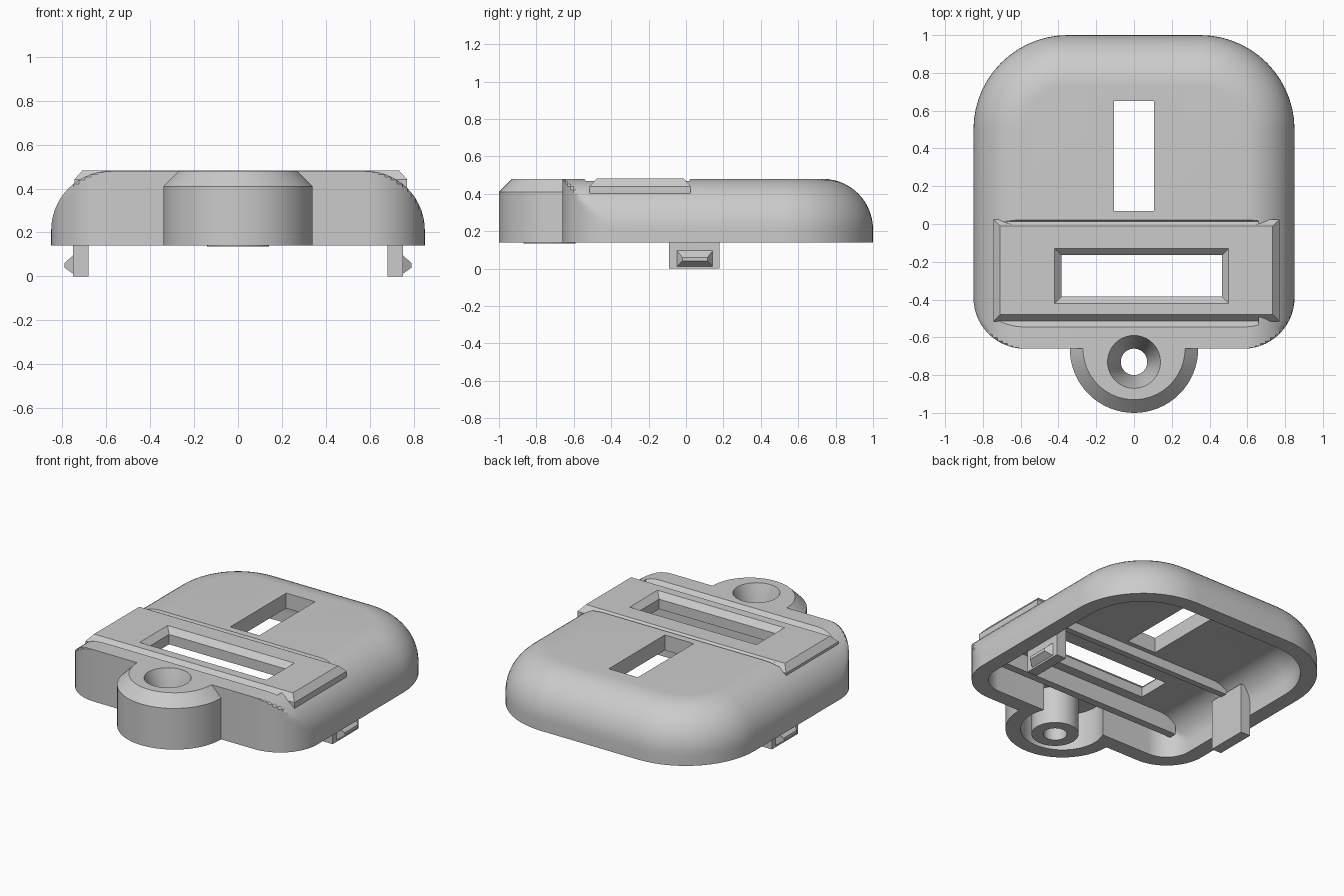
import bpy, bmesh, math

cube = bpy.data.objects.get("Cube")
if cube:
    bpy.data.objects.remove(cube, do_unlink=True)

grey = bpy.data.materials.new("grey_plastic")
grey.use_nodes = True
grey.diffuse_color = (0.6, 0.6, 0.6, 1)
grey.node_tree.nodes["Principled BSDF"].inputs["Base Color"].default_value = (0.6, 0.6, 0.6, 1)


def loft(name, loops):
    """Closed solid skinned through loops of equal point count."""
    bm = bmesh.new()
    rings = [[bm.verts.new(p) for p in loop] for loop in loops]
    n = len(rings[0])
    for lo, hi in zip(rings, rings[1:]):
        for i in range(n):
            j = (i + 1) % n
            bm.faces.new((lo[i], lo[j], hi[j], hi[i]))
    bm.faces.new(rings[0][::-1])
    bm.faces.new(rings[-1])
    bmesh.ops.recalc_face_normals(bm, faces=bm.faces)
    mesh = bpy.data.meshes.new(name)
    bm.to_mesh(mesh)
    bm.free()
    mesh.materials.append(grey)
    obj = bpy.data.objects.new(name, mesh)
    bpy.context.collection.objects.link(obj)
    return obj


def rect(x0, x1, y0, y1, z, inset=0):
    x0, x1, y0, y1 = x0 + inset, x1 - inset, y0 + inset, y1 - inset
    return [(x0, y0, z), (x1, y0, z), (x1, y1, z), (x0, y1, z)]


def box(name, x0, x1, y0, y1, z0, z1):
    return loft(name, [rect(x0, x1, y0, y1, z0), rect(x0, x1, y0, y1, z1)])


def lathe(name, y, profile, n=64):
    return loft(name, [[(r * math.cos(math.tau * i / n), y + r * math.sin(math.tau * i / n), z)
                        for i in range(n)] for r, z in profile])


def combine(target, tool, operation):
    mod = target.modifiers.new("combine", 'BOOLEAN')
    mod.object, mod.operation, mod.solver = tool, operation, 'EXACT'
    bpy.context.view_layer.objects.active = target
    bpy.ops.object.modifier_apply(modifier=mod.name)
    bpy.data.objects.remove(tool, do_unlink=True)


STEPS = 14
QUARTER = [math.pi / 2 * i / STEPS for i in range(STEPS + 1)]


def dome(name, wall, z0):
    """Case volume offset inward by wall: sides and back rolled over, front upright."""
    half, back, front = 0.85 - wall, 1 - wall, -0.66 + wall
    big, roll, zc = 0.5 - wall, 0.27 - wall, 0.21

    def ring(d, z):
        pts = [(min(half - roll + roll * math.cos(a), half - d), front + roll - roll * math.sin(a), z)
               for a in reversed(QUARTER)]
        pts += [(half - big + (big - d) * math.cos(a), back - big + (big - d) * math.sin(a), z)
                for a in QUARTER]
        return pts + [(-x, y, h) for x, y, h in reversed(pts)]

    return loft(name, [ring(0, z0)] + [ring(roll * (1 - math.cos(b)), zc + roll * math.sin(b))
                                       for b in QUARTER])


def groove(y0, ym, y1, depth_z):
    return loft("groove", [[(x, y0, 0.5), (x, ym, depth_z), (x, y1, 0.5)] for x in (-0.72, 0.66)])


def window():
    frame = (-0.42, 0.5, -0.42, -0.13)
    return loft("window", [rect(*frame, 0.2, 0.035), rect(*frame, 0.445, 0.035),
                           rect(*frame, 0.481), rect(*frame, 0.52)])


# Hollow case with screw tab and boss
case = dome("case_shell", 0, 0.14)
combine(case, lathe("tab", -0.66, [(0.34, 0.14), (0.34, 0.41), (0.27, 0.48)]), 'UNION')
combine(case, dome("cavity", 0.1, 0), 'DIFFERENCE')
combine(case, lathe("tab_cavity", -0.66, [(0.25, 0), (0.25, 0.38)]), 'DIFFERENCE')
combine(case, lathe("boss", -0.73, [(0.14, 0.135), (0.14, 0.43)]), 'UNION')
combine(case, lathe("screw_hole", -0.73, [(0.07, 0), (0.07, 0.28), (0.14, 0.48), (0.147, 0.5)]),
        'DIFFERENCE')

# Openings and grooves in the case
combine(case, box("slot", -0.105, 0.105, 0.07, 0.65, 0.2, 0.6), 'DIFFERENCE')
combine(case, groove(-0.5625, -0.51, -0.465, 0.44), 'DIFFERENCE')
combine(case, groove(-0.03, 0.012, 0.031, 0.457), 'DIFFERENCE')
combine(case, window(), 'DIFFERENCE')

# Bevelled plate across the top, framing the window
area = (-0.745, 0.77, -0.515, 0.025)
plate = loft("display_plate", [rect(*area, 0.4), rect(*area, 0.44), rect(*area, 0.481, 0.036)])
combine(plate, window(), 'DIFFERENCE')

# Inner rails that hold the display
box("front_rail", -0.7, 0.7, -0.5, -0.45, 0.27, 0.4)
box("back_rail", -0.7, 0.7, 0.0, 0.04, 0.32, 0.4)

# Snap clips with tapered hooks
for side, label in ((1, "left"), (-1, "right")):
    xs = sorted((side * 0.68, side * 0.75))
    box(label + "_clip", *xs, -0.09, 0.18, 0, 0.33)
    loft(label + "_clip_hook", [
        [(side * x, y0, z0), (side * x, y1, z0), (side * x, y1, z1), (side * x, y0, z1)]
        for x, y0, y1, z0, z1 in ((0.74, -0.055, 0.15, 0.005, 0.105),
                                  (0.79, -0.02, 0.115, 0.04, 0.06))])

# Smooth rounded surfaces, keep corners crisp
bpy.ops.object.select_all(action='DESELECT')
case.select_set(True)
bpy.context.view_layer.objects.active = case
bpy.ops.object.shade_smooth_by_angle(angle=math.radians(30))
